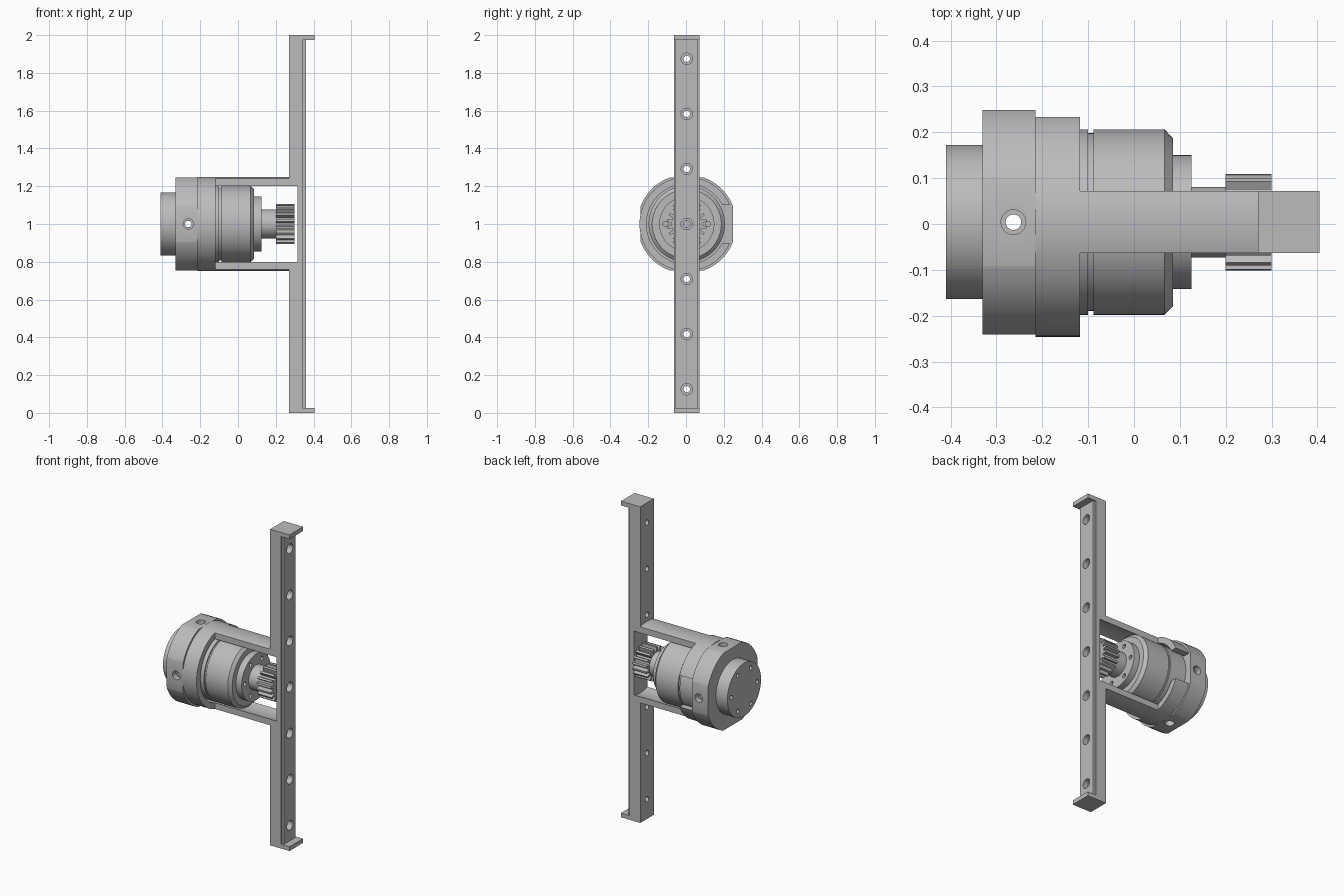
import bpy, bmesh, math
from mathutils import Matrix, Vector

if "Cube" in bpy.data.objects:
    bpy.data.objects.remove(bpy.data.objects["Cube"], do_unlink=True)

CY, CZ = 0.004, 1.0          # motor axis runs along x through this point
HALF = 0.0675                # half width of rail and arms

grey = bpy.data.materials.new("plain grey")
grey.use_nodes = True
grey.diffuse_color = (0.5, 0.5, 0.5, 1)
grey.node_tree.nodes["Principled BSDF"].inputs["Base Color"].default_value = (0.5, 0.5, 0.5, 1)


def finish(name, bm):
    bmesh.ops.recalc_face_normals(bm, faces=bm.faces[:])
    mesh = bpy.data.meshes.new(name)
    bm.to_mesh(mesh)
    bm.free()
    mesh.materials.append(grey)
    ob = bpy.data.objects.new(name, mesh)
    bpy.context.collection.objects.link(ob)
    return ob


def box(name, x0, x1, y0, y1, z0, z1):
    bm = bmesh.new()
    mid = Vector((x0 + x1, y0 + y1, z0 + z1)) / 2
    size = Matrix.Diagonal((x1 - x0, y1 - y0, z1 - z0, 1))
    bmesh.ops.create_cube(bm, size=1, matrix=Matrix.Translation(mid) @ size)
    return finish(name, bm)


def rod(name, start, end, r, sides=96):
    """Cylinder between two points."""
    a, b = Vector(start), Vector(end)
    turn = (b - a).to_track_quat('Z', 'Y').to_matrix().to_4x4()
    bm = bmesh.new()
    bmesh.ops.create_cone(bm, cap_ends=True, segments=sides, radius1=r, radius2=r,
                          depth=(b - a).length,
                          matrix=Matrix.Translation((a + b) / 2) @ turn)
    return finish(name, bm)


def axle(name, x0, x1, r, sides=96, dy=0, dz=0):
    return rod(name, (x0, CY + dy, CZ + dz), (x1, CY + dy, CZ + dz), r, sides)


def select(ob):
    bpy.ops.object.select_all(action='DESELECT')
    ob.select_set(True)
    bpy.context.view_layer.objects.active = ob


def combine(ob, tool, operation='DIFFERENCE'):
    """Apply a boolean and discard the tool."""
    tool.hide_render = True
    mod = ob.modifiers.new("cut", 'BOOLEAN')
    mod.operation, mod.object, mod.solver = operation, tool, 'EXACT'
    select(ob)
    bpy.ops.object.modifier_apply(modifier=mod.name)
    bpy.data.objects.remove(tool, do_unlink=True)


def smooth(ob):
    select(ob)
    bpy.ops.object.shade_smooth_by_angle(angle=math.radians(25))


def bore():
    return axle("bore", -0.215, 0.315, 0.213)


# Mounting flange: disc with four flats and radial counterbored holes
flange = axle("mount_flange", -0.33, -0.215, 0.262)
combine(flange, box("flats", -0.5, 0, CY - 0.245, CY + 0.245, CZ - 0.245, CZ + 0.245), 'INTERSECT')
centre = Vector((-0.263, CY, CZ))
for axis in (Vector((0, 1, 0)), Vector((0, 0, 1))):
    combine(flange, rod("drill", centre - axis * 0.3, centre + axis * 0.3, 0.017, 32))
    for side in (-1, 1):
        combine(flange, rod("drill", centre + axis * side * 0.21, centre + axis * side * 0.3, 0.027, 32))
smooth(flange)

# Hollow ring with a window on the back
ring = axle("mount_ring", -0.215, -0.118, 0.25)
combine(ring, axle("bore", -0.3, 0, 0.213))
combine(ring, box("window", -0.3, 0, 0.1, 0.4, CZ - 0.1, CZ + 0.1))
smooth(ring)

# Two curved arms joining ring and rail
for name, z0, z1 in (("upper_arm", CZ, CZ + 0.3), ("lower_arm", CZ - 0.3, CZ)):
    arm = axle(name, -0.12, 0.272, 0.25)
    combine(arm, box("strip", -0.2, 0.4, CY - HALF, CY + HALF, z0, z1), 'INTERSECT')
    combine(arm, axle("bore", -0.3, 0.4, 0.213))
    smooth(arm)

# Rail with a narrower face strip and end lips
y0, y1 = CY - HALF, CY + HALF
rail = box("rail", 0.27, 0.345, y0, y1, 0, 2)
combine(rail, bore())
strip = box("rail_face_strip", 0.345, 0.36, y0 + 0.009, y1 - 0.009, 0.027, 1.973)
for part in (rail, strip):
    for i in range(-3, 4):
        dz = i * 0.2915
        combine(part, axle("drill", 0.2, 0.5, 0.017, 32, dz=dz))
        combine(part, axle("drill", 0.325, 0.5, 0.03, 32, dz=dz))
    smooth(part)
box("lower_lip", 0.345, 0.405, y0, y1, 0, 0.027)
box("upper_lip", 0.345, 0.405, y0, y1, 1.973, 2)

# Motor body: turned profile of (x, radius)
profile = [(-0.215, 0), (-0.215, 0.202), (-0.1, 0.202), (-0.1, 0.194), (-0.088, 0.194),
           (-0.088, 0.202), (0.067, 0.202), (0.085, 0.183), (0.085, 0.146),
           (0.125, 0.146), (0.125, 0)]
bm = bmesh.new()
verts = [bm.verts.new((x, CY, CZ + r)) for x, r in profile]
edges = [bm.edges.new(pair) for pair in zip(verts, verts[1:])]
bmesh.ops.spin(bm, geom=verts + edges, cent=(0, CY, CZ), axis=(1, 0, 0),
               angle=math.tau, steps=96, use_duplicate=False)
bmesh.ops.remove_doubles(bm, verts=bm.verts[:], dist=0.0001)
body = finish("motor_body", bm)

# Rear cap, and small screw holes in cap and collar
cap = axle("rear_cap", -0.41, -0.33, 0.168)
for i in range(6):
    a = math.tau * (i + 0.5) / 6
    s, c = math.sin(a), math.cos(a)
    combine(cap, axle("drill", -0.5, -0.37, 0.013, 20, 0.13 * s, 0.13 * c))
    combine(body, axle("drill", 0.1, 0.2, 0.013, 20, 0.113 * s, 0.113 * c))
smooth(cap)
smooth(body)

# Output shaft and pinion gear
smooth(axle("output_shaft", 0.124, 0.202, 0.077, 64))
TEETH = 18
bm = bmesh.new()
outline = []
for i in range(TEETH):
    for part, r in ((-0.3, 0.08), (-0.17, 0.106), (0.17, 0.106), (0.3, 0.08)):
        a = math.tau * (i + part) / TEETH
        outline.append(bm.verts.new((0.2, CY + r * math.sin(a), CZ + r * math.cos(a))))
face = bm.faces.new(outline)
grown = bmesh.ops.extrude_face_region(bm, geom=[face])
bmesh.ops.translate(bm, vec=(0.1, 0, 0),
                    verts=[g for g in grown["geom"] if isinstance(g, bmesh.types.BMVert)])
finish("pinion_gear", bm)
